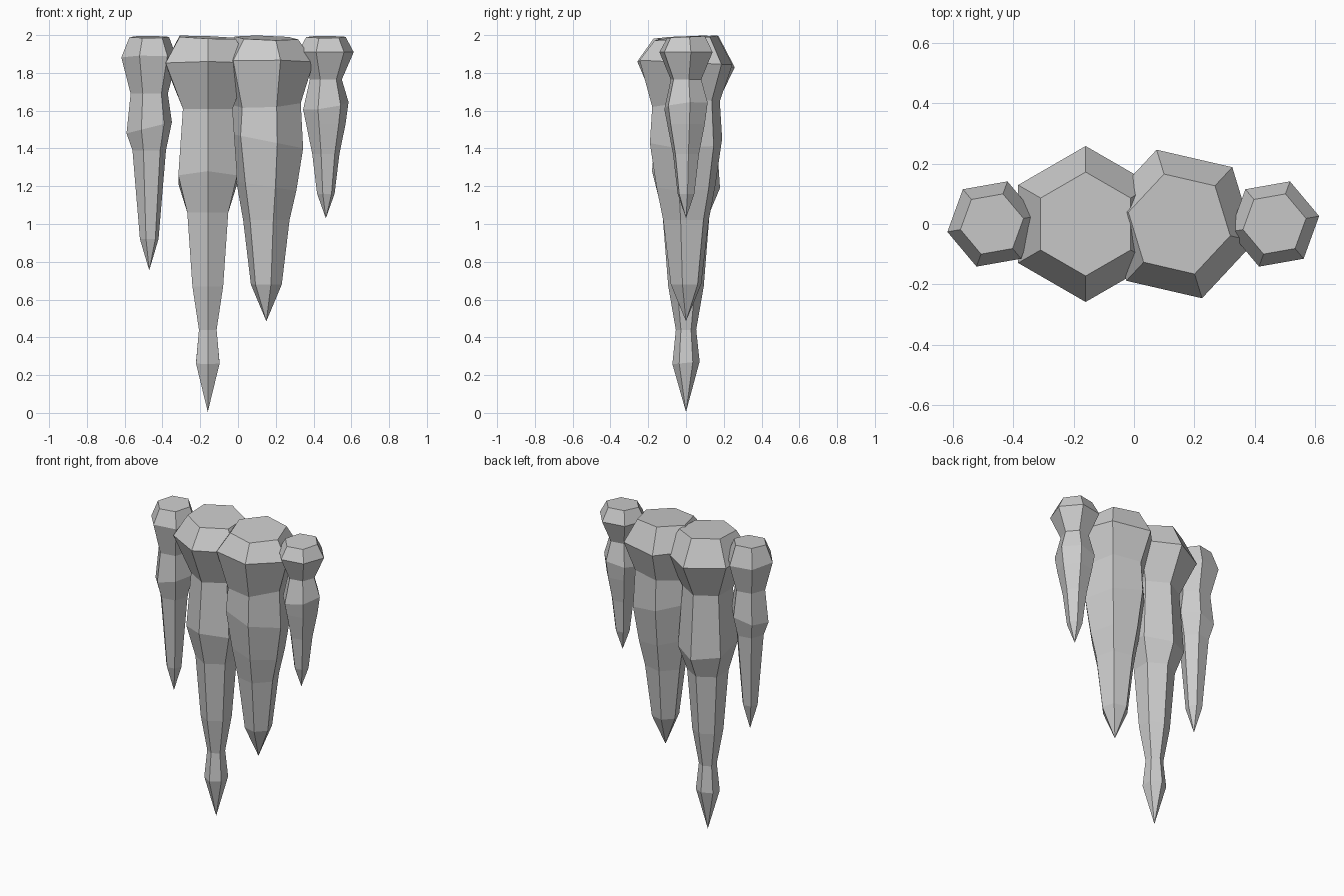
import bpy, bmesh, math


def icicle(name, cx, turn, tip_z, rings):
    """Six-sided icicle: rings are (height, radius, x tilt, y tilt), top to bottom."""
    bm = bmesh.new()
    loops = []
    for z, r, tx, ty in rings:
        loop = []
        for k in range(6):
            a = math.radians(turn + 60 * k)
            x, y = r * math.cos(a), r * math.sin(a)
            loop.append(bm.verts.new((cx + x, y, min(2.0, z + tx * x + ty * y))))
        loops.append(loop)
    bm.faces.new(loops[0])
    for up, low in zip(loops, loops[1:]):
        for k in range(6):
            n = (k + 1) % 6
            bm.faces.new((up[k], low[k], low[n], up[n]))
    tip = bm.verts.new((cx, 0, tip_z))
    for k in range(6):
        bm.faces.new((loops[-1][k], tip, loops[-1][(k + 1) % 6]))
    bmesh.ops.recalc_face_normals(bm, faces=bm.faces)
    mesh = bpy.data.meshes.new(name)
    bm.to_mesh(mesh)
    bm.free()
    bpy.context.collection.objects.link(bpy.data.objects.new(name, mesh))


# longest icicle
icicle("icicle_long", -0.16, 90, 0.005, [
    (1.988, 0.172, -0.04, 0.04), (1.845, 0.258, 0, -0.06), (1.61, 0.152, 0, 0),
    (1.235, 0.18, 0, -0.25), (1.06, 0.125, 0, 0), (0.67, 0.094, 0, 0),
    (0.44, 0.054, 0, 0), (0.265, 0.072, 0, 0.1)])

# second icicle
icicle("icicle_medium", 0.15, 107, 0.485, [
    (1.985, 0.173, -0.03, 0.07), (1.855, 0.257, 0, -0.05), (1.635, 0.187, 0.05, 0.1),
    (1.44, 0.2, -0.2, 0), (1.2, 0.163, -0.15, 0), (1.02, 0.126, 0, 0),
    (0.68, 0.084, 0, 0)])

# small left icicle
icicle("icicle_left", -0.47, 10, 0.755, [
    (1.99, 0.106, 0, 0.05), (1.88, 0.15, 0, -0.08), (1.69, 0.1, 0, 0),
    (1.51, 0.122, 0.25, 0), (1.39, 0.09, 0, 0), (0.92, 0.05, 0, 0)])

# small right icicle
icicle("icicle_right", 0.465, 10, 1.03, [
    (1.99, 0.106, 0, 0.05), (1.91, 0.15, 0, 0), (1.765, 0.086, 0, 0),
    (1.625, 0.122, 0.15, 0.1), (1.53, 0.106, 0, 0), (1.37, 0.073, 0, 0),
    (1.16, 0.047, 0, 0)])
